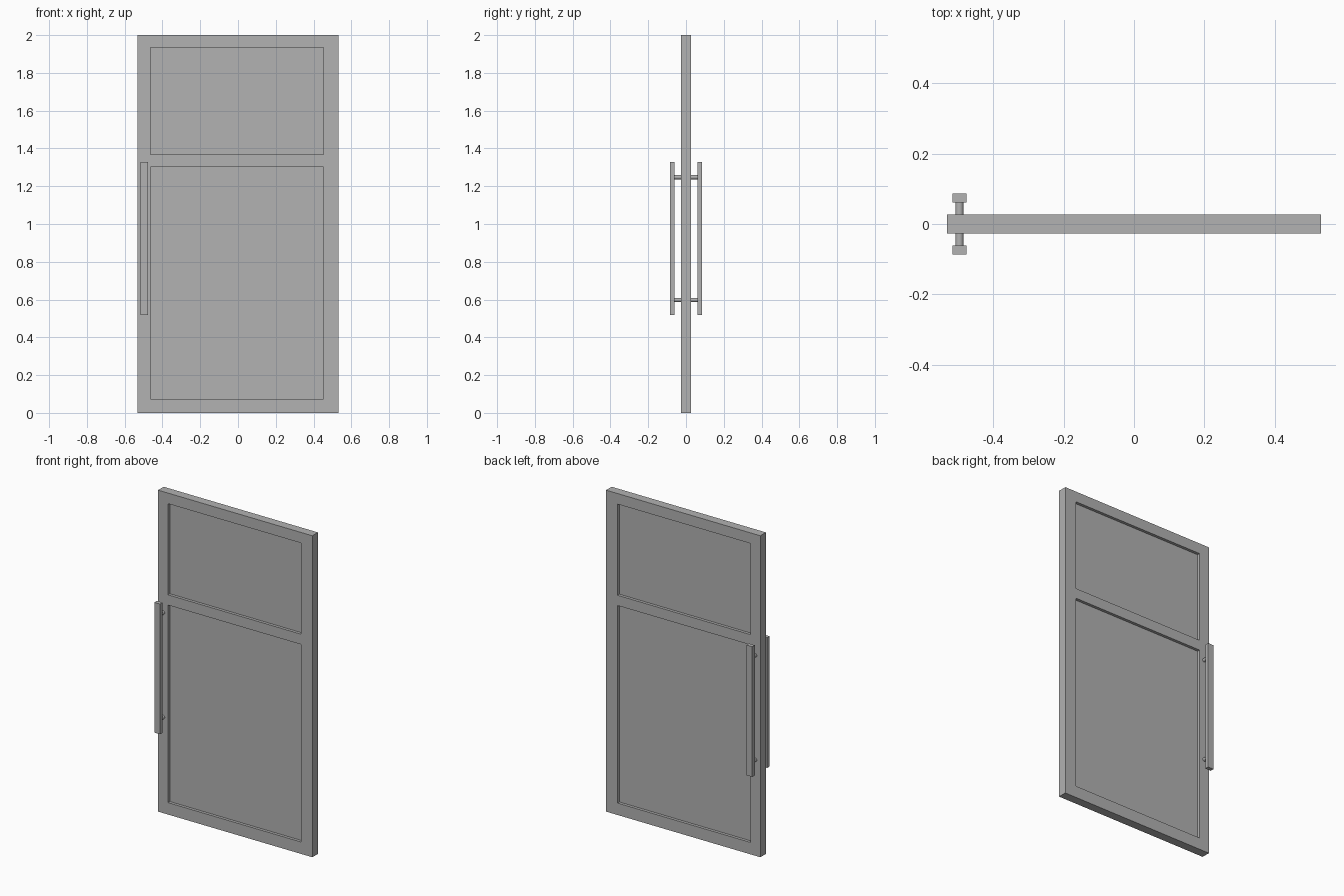
import bpy
import bmesh
import math

cube = bpy.data.objects.get("Cube")
if cube:
    bpy.data.objects.remove(cube, do_unlink=True)

# Single grey paint
GREY = (0.445, 0.445, 0.445, 1.0)
paint = bpy.data.materials.new("grey_paint")
paint.use_nodes = True
paint.diffuse_color = GREY
paint.node_tree.nodes["Principled BSDF"].inputs["Base Color"].default_value = GREY

HALF_DEPTH = 0.0275
PANEL_HALF = 0.0095
XS = [-0.531, -0.463, 0.452, 0.531]          # stile edges
ZS = [0.0, 0.074, 1.303, 1.367, 1.934, 2.0]  # rail edges


def finish(name, bm):
    bmesh.ops.recalc_face_normals(bm, faces=bm.faces[:])
    mesh = bpy.data.meshes.new(name)
    bm.to_mesh(mesh)
    bm.free()
    mesh.materials.append(paint)
    obj = bpy.data.objects.new(name, mesh)
    bpy.context.collection.objects.link(obj)
    return obj


def box(name, low, high):
    bm = bmesh.new()
    bmesh.ops.create_cube(bm, size=1)
    for v in bm.verts:
        v.co = [(a + b) / 2 + c * (b - a) for a, b, c in zip(low, high, v.co)]
    return finish(name, bm)


# Door frame: a grid of cells with two openings, extruded to full depth
bm = bmesh.new()
grid = [[bm.verts.new((x, -HALF_DEPTH, z)) for x in XS] for z in ZS]
for r in range(len(ZS) - 1):
    for c in range(len(XS) - 1):
        if c == 1 and r in (1, 3):
            continue
        bm.faces.new((grid[r][c], grid[r][c + 1], grid[r + 1][c + 1], grid[r + 1][c]))
front = bm.faces[:]
back = bmesh.ops.extrude_face_region(bm, geom=front, use_keep_orig=True)
for item in back["geom"]:
    if isinstance(item, bmesh.types.BMVert):
        item.co.y = HALF_DEPTH
finish("door_frame", bm)

# Recessed panels
for name, row in (("lower_panel", 1), ("upper_panel", 3)):
    box(name, (XS[1], -PANEL_HALF, ZS[row]), (XS[2], PANEL_HALF, ZS[row + 1]))

# Pull handles on both faces, each on two round posts
HANDLE_X, HANDLE_Z = -0.496, 0.923
for side, sign in (("front", -1), ("back", 1)):
    near, far = sorted((sign * 0.061, sign * 0.086))
    box(side + "_handle_bar", (HANDLE_X - 0.02, near, HANDLE_Z - 0.405),
        (HANDLE_X + 0.02, far, HANDLE_Z + 0.405))
    for level, dz in (("lower", -0.325), ("upper", 0.325)):
        bpy.ops.mesh.primitive_cylinder_add(
            vertices=24, radius=0.0115, depth=0.036,
            location=(HANDLE_X, sign * 0.0445, HANDLE_Z + dz),
            rotation=(math.pi / 2, 0, 0))
        post = bpy.context.object
        post.name = f"{side}_{level}_handle_post"
        post.data.materials.append(paint)
        bpy.ops.object.shade_smooth_by_angle()
